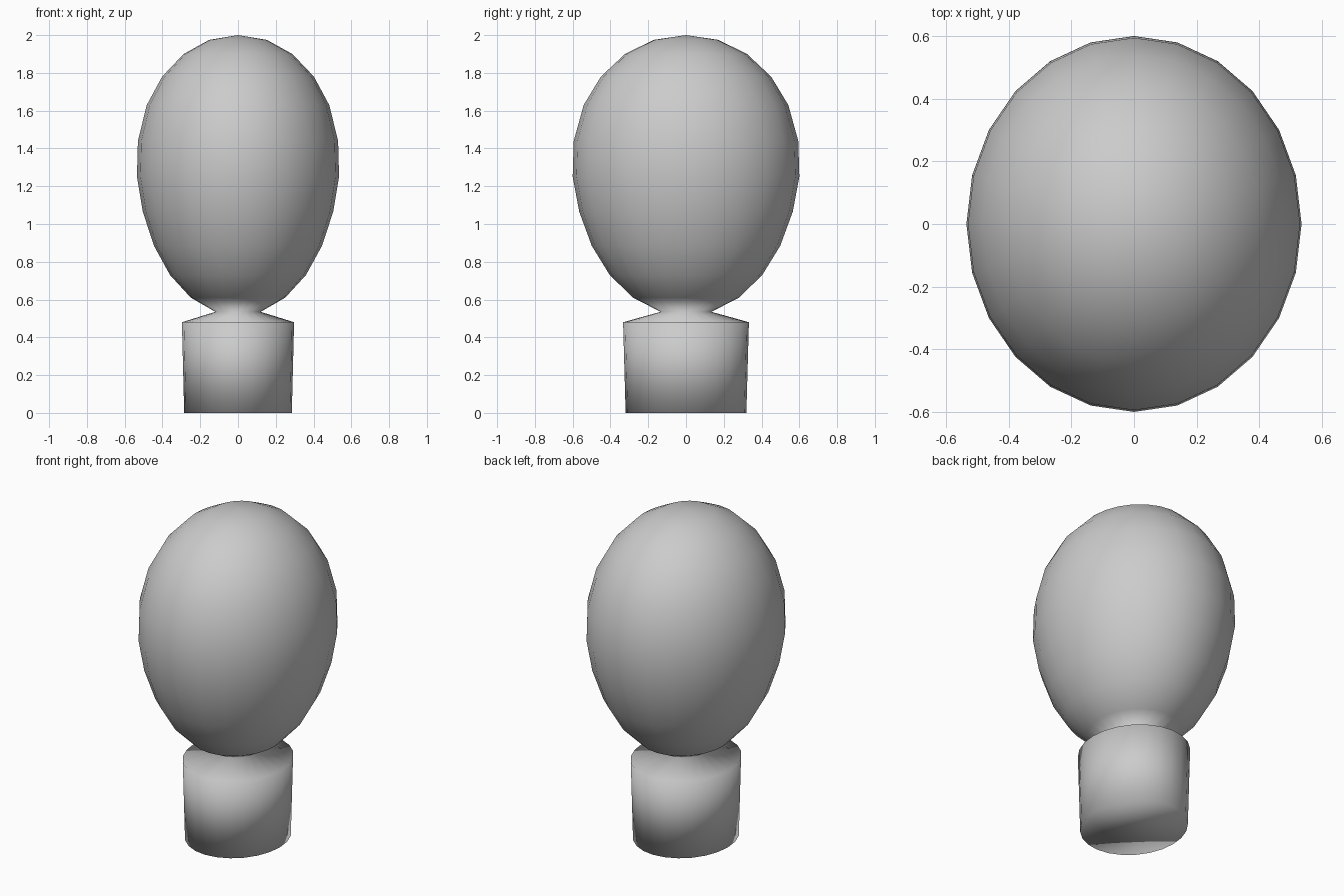
import bpy, bmesh, math

if "Cube" in bpy.data.objects:
    bpy.data.objects.remove(bpy.data.objects["Cube"])

SIDES = 24
RATIO = 0.535 / 0.6  # body is slightly narrower in x than in y

# (half width in x, height) from the foot of the base to below the crown
PROFILE = [
    (0.285, 0.0), (0.297, 0.48), (0.12, 0.535), (0.25, 0.61),
    (0.36, 0.73), (0.445, 0.885), (0.504, 1.065), (0.535, 1.25),
    (0.53, 1.44), (0.483, 1.63), (0.402, 1.78), (0.288, 1.9), (0.152, 1.975),
]

grey = bpy.data.materials.new("plain grey")
grey.diffuse_color = (0.6, 0.6, 0.6, 1)
grey.use_nodes = True
grey.node_tree.nodes["Principled BSDF"].inputs["Base Color"].default_value = grey.diffuse_color


def ring(bm, r, z):
    return [bm.verts.new((r * math.cos(a), r / RATIO * math.sin(a), z))
            for a in (2 * math.pi * i / SIDES for i in range(SIDES))]


# Lathed bulb, pinched neck and base as one smooth skin
bm = bmesh.new()
rings = [ring(bm, r, z) for r, z in PROFILE]
for low, high in zip(rings, rings[1:]):
    for i in range(SIDES):
        j = (i + 1) % SIDES
        bm.faces.new((low[i], low[j], high[j], high[i]))

# Crown fan and flat foot
crown = bm.verts.new((0, 0, 2.0))
for i in range(SIDES):
    bm.faces.new((rings[-1][i], rings[-1][(i + 1) % SIDES], crown))
bm.faces.new(rings[0][::-1])
for f in bm.faces:
    f.smooth = True

mesh = bpy.data.meshes.new("bulb_on_base")
bm.to_mesh(mesh)
bm.free()
mesh.materials.append(grey)
bpy.context.collection.objects.link(bpy.data.objects.new("bulb_on_base", mesh))
